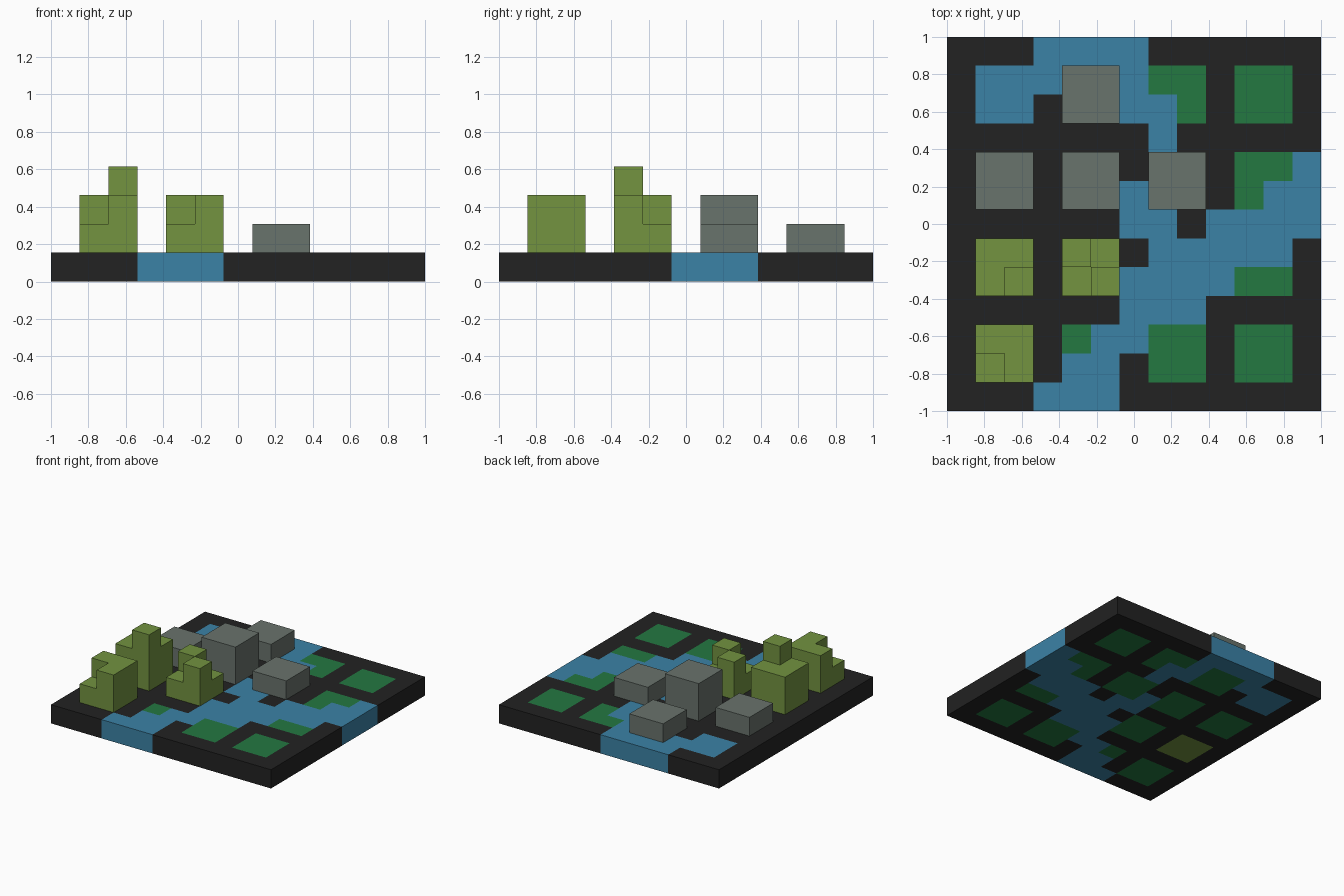
import bpy
import bmesh
from mathutils import Vector

cube = bpy.data.objects.get("Cube")
if cube:
    bpy.data.objects.remove(cube, do_unlink=True)

N = 13           # plan cells per side
U = 2 / N        # edge length of one unit


def make_material(name, hex_code):
    rgb = [int(hex_code[i:i + 2], 16) / 255 for i in (0, 2, 4)]
    col = [c / 12.92 if c <= 0.04045 else ((c + 0.055) / 1.055) ** 2.4 for c in rgb] + [1]
    mat = bpy.data.materials.new(name)
    mat.use_nodes = True
    mat.diffuse_color = col
    bsdf = mat.node_tree.nodes["Principled BSDF"]
    bsdf.inputs["Base Color"].default_value = col
    bsdf.inputs["Roughness"].default_value = 0.9
    return mat


asphalt = make_material("asphalt black", "222222")
water = make_material("water blue", "3B82A6")
grass = make_material("grass green", "237841")
concrete = make_material("concrete grey", "69736C")
olive = make_material("olive green", "739340")

# The four corners of each unit face, found from its outward direction
DIRECTIONS = [Vector(d) for d in
              ((1, 0, 0), (-1, 0, 0), (0, 1, 0), (0, -1, 0), (0, 0, 1), (0, 0, -1))]


def solid(name, units, mat):
    """Closed solid made from a set of (column, row, level) units, outer faces only."""
    units = set(units)
    bm = bmesh.new()
    for col, row, level in sorted(units):
        centre = Vector((col + 0.5 - N / 2, N / 2 - row - 0.5, level + 0.5))
        for d in DIRECTIONS:
            if (col + d.x, row - d.y, level + d.z) in units:
                continue
            a = Vector((d.y, d.z, d.x))
            b = d.cross(a)
            corners = [centre + (d + a * s + b * t) / 2
                       for s, t in ((-1, -1), (1, -1), (1, 1), (-1, 1))]
            bm.faces.new([bm.verts.new(c * U) for c in corners])
    bmesh.ops.remove_doubles(bm, verts=bm.verts, dist=0.001)
    mesh = bpy.data.meshes.new(name)
    bm.to_mesh(mesh)
    bm.free()
    mesh.materials.append(mat)
    obj = bpy.data.objects.new(name, mesh)
    bpy.context.collection.objects.link(obj)


def building(name, col, row, heights, mat, base=1):
    """Two by two unit building; heights are back-left, back-right, front-left, front-right."""
    solid(name, [(col + i % 2, row + i // 2, z)
                 for i, h in enumerate(heights) for z in range(base, 1 + h)], mat)


# Ground plan, back row first: K street, B river, G park, . filled by a building
PLAN = """
KKKBBBBKKKKKK
KBBBGGBGGKGGK
KBBKGGBBGKGGK
KKKKKKKBKKKKK
KGGKGGKGGKGGB
KGGKGGBGGKGBB
KKKKKKBBKBBBB
K..KGGKBBBBBK
K..KGGBBBBGGK
KKKKKKBBBKKKK
KGGKGBBGGKGGK
KGGKBBKGGKGGK
KKKBBBKKKKKKK
""".split()

for name, key, mat in (("streets", "K", asphalt), ("river", "B", water), ("parks", "G", grass)):
    solid(name, [(c, r, 0) for r, line in enumerate(PLAN)
                 for c, ch in enumerate(line) if ch == key], mat)

# Plain grey buildings
building("back_grey_building", 4, 1, (1, 1, 1, 1), concrete)
building("left_grey_building", 1, 4, (1, 1, 1, 1), concrete)
building("tall_grey_building", 4, 4, (2, 2, 2, 2), concrete)
building("right_grey_building", 7, 4, (1, 1, 1, 1), concrete)

# Stepped olive buildings; the tower one reaches down through the ground
building("olive_tower_building", 1, 7, (2, 2, 2, 3), olive, base=0)
building("olive_twin_building", 4, 7, (2, 1, 1, 2), olive)
building("olive_corner_building", 1, 10, (2, 2, 1, 2), olive)
